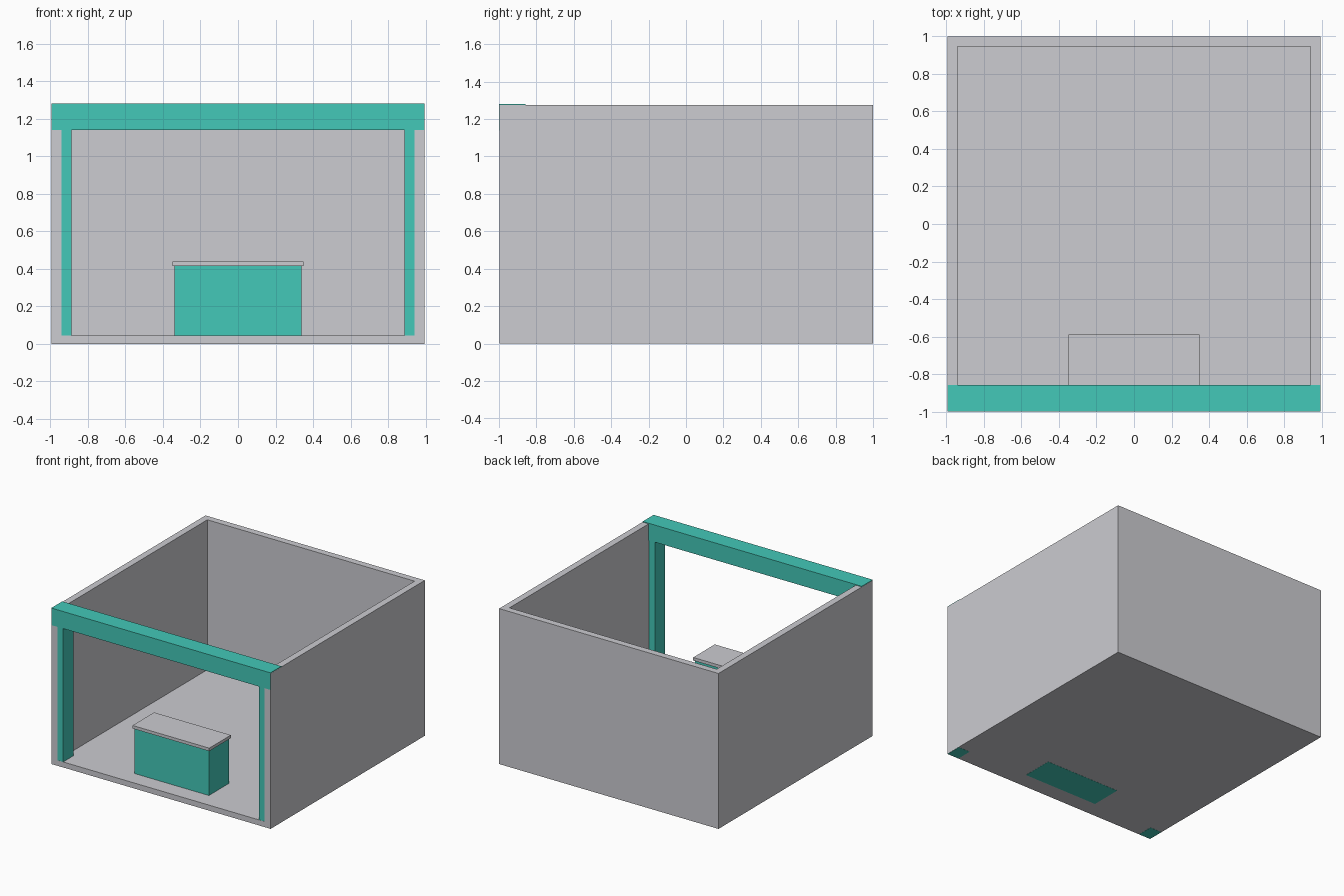
import bpy
import bmesh

if "Cube" in bpy.data.objects:
    bpy.data.objects.remove(bpy.data.objects["Cube"], do_unlink=True)


def make_material(name, colour):
    mat = bpy.data.materials.new(name)
    mat.use_nodes = True
    mat.diffuse_color = colour
    bsdf = next(n for n in mat.node_tree.nodes if n.type == 'BSDF_PRINCIPLED')
    bsdf.inputs["Base Color"].default_value = colour
    return mat


grey = make_material("light_grey", (0.604, 0.604, 0.638, 1))
teal = make_material("teal", (0.056, 0.578, 0.479, 1))


def prism(name, outline, z0, z1, mat):
    """Extrude a flat floor-plan outline from z0 up to z1."""
    bm = bmesh.new()
    base = bm.faces.new([bm.verts.new((x, y, z0)) for x, y in outline])
    top = bmesh.ops.extrude_face_region(bm, geom=[base])["geom"]
    verts = [v for v in top if isinstance(v, bmesh.types.BMVert)]
    bmesh.ops.translate(bm, verts=verts, vec=(0, 0, z1 - z0))
    bmesh.ops.recalc_face_normals(bm, faces=bm.faces)
    mesh = bpy.data.meshes.new(name)
    bm.to_mesh(mesh)
    bm.free()
    mesh.materials.append(mat)
    obj = bpy.data.objects.new(name, mesh)
    bpy.context.collection.objects.link(obj)
    return obj


def box(name, x0, x1, y0, y1, z0, z1, mat):
    return prism(name, [(x0, y0), (x1, y0), (x1, y1), (x0, y1)], z0, z1, mat)


W, IN = 0.995, 0.94             # outer and inner half widths
FRONT, BACK, IN_BACK = -0.998, 1.0, 0.945
EPS = 0.001                     # keeps touching surfaces apart

# Three walls as one U-shaped plan, open at the front
walls = [(-W, FRONT), (-IN, FRONT), (-IN, IN_BACK), (IN, IN_BACK),
         (IN, FRONT), (W, FRONT), (W, BACK), (-W, BACK)]
prism("walls", walls, 0, 1.275, grey)
box("floor", -IN, IN, FRONT, IN_BACK, 0, 0.045, grey)

# Front posts, set partly into the side walls
for side, name in ((-1, "right_post"), (1, "left_post")):
    xs = sorted((side * 0.888, side * (W - EPS)))
    box(name, *xs, FRONT + EPS, -0.865, -EPS, 1.15, teal)

# Header beam across the opening
box("header_beam", -W + EPS, W - EPS, -1, -0.858, 1.14, 1.28, teal)

# Reception counter
box("counter_body", -0.338, 0.338, -0.86, -0.6, -EPS, 0.415, teal)
box("counter_top", -0.348, 0.348, -0.87, -0.59, 0.415, 0.44, grey)
